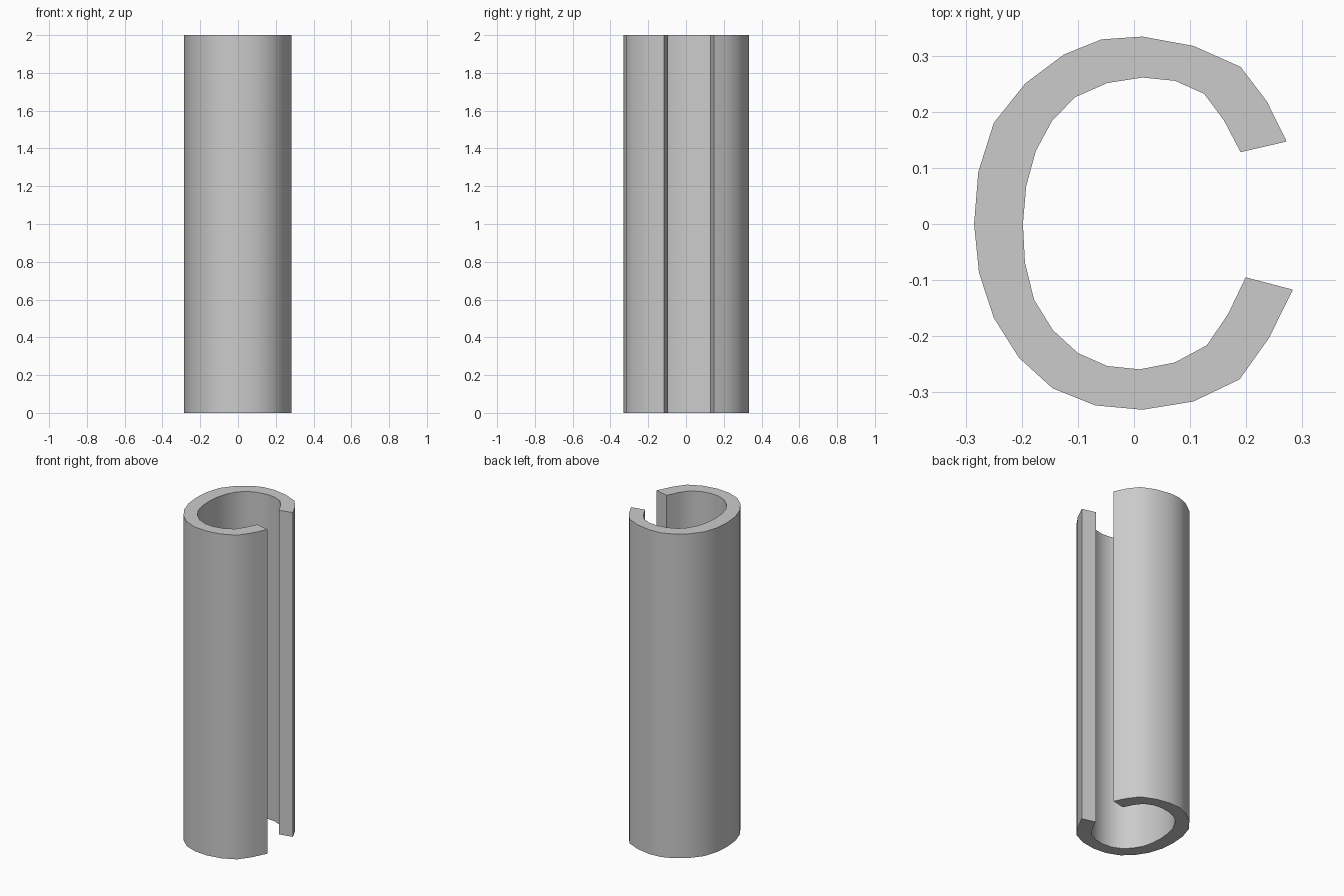
import bpy
import bmesh
import math
from mathutils import Vector

cube = bpy.data.objects.get("Cube")
if cube:
    bpy.data.objects.remove(cube, do_unlink=True)

HEIGHT = 2.0
STEPS = 2  # facets between neighbouring profile points

# Wall profile, from the upper lip round the left to the lower lip
OUTER = [(.272, .147), (.19, .28), (.015, .334), (-.125, .302), (-.25, .18),
         (-.285, 0), (-.25, -.167), (-.145, -.293), (.015, -.331),
         (.188, -.277), (.283, -.117)]
INNER = [(.19, .128), (.125, .232), (.015, .261), (-.105, .226), (-.175, .13),
         (-.198, 0), (-.178, -.135), (-.1, -.23), (.01, -.259),
         (.13, -.216), (.199, -.095)]


def smooth_path(points):
    """Pass a smooth open curve through the profile points."""
    pts = [Vector(p) for p in points]
    pts = [2 * pts[0] - pts[1]] + pts + [2 * pts[-1] - pts[-2]]
    path = []
    for a, b, c, d in zip(pts, pts[1:], pts[2:], pts[3:]):
        for i in range(STEPS):
            t = i / STEPS
            path.append(b + (c - a) * t / 2
                        + (a - 2.5 * b + 2 * c - d / 2) * t ** 2
                        + (1.5 * (b - c) + (d - a) / 2) * t ** 3)
    path.append(pts[-2])
    return path


def make_material(name, color):
    mat = bpy.data.materials.new(name)
    mat.use_nodes = True
    mat.diffuse_color = color
    mat.node_tree.nodes["Principled BSDF"].inputs["Base Color"].default_value = color
    return mat


# Flat strip between the two curves, extruded up into the wall
bm = bmesh.new()
outer = [bm.verts.new((p.x, p.y, 0)) for p in smooth_path(OUTER)]
inner = [bm.verts.new((p.x, p.y, 0)) for p in smooth_path(INNER)]
strip = [bm.faces.new((outer[i], outer[i + 1], inner[i + 1], inner[i]))
         for i in range(len(outer) - 1)]
raised = bmesh.ops.extrude_face_region(bm, geom=strip, use_keep_orig=True)["geom"]
bmesh.ops.translate(bm, vec=(0, 0, HEIGHT),
                    verts=[v for v in raised if isinstance(v, bmesh.types.BMVert)])
bmesh.ops.recalc_face_normals(bm, faces=bm.faces[:])

mesh = bpy.data.meshes.new("slotted_tube")
bm.to_mesh(mesh)
bm.free()
mesh.materials.append(make_material("plain grey", (0.6, 0.6, 0.6, 1)))

tube = bpy.data.objects.new("slotted_tube", mesh)
bpy.context.collection.objects.link(tube)
bpy.ops.object.select_all(action="DESELECT")
tube.select_set(True)
bpy.context.view_layer.objects.active = tube
bpy.ops.object.shade_smooth_by_angle(angle=math.radians(30))
